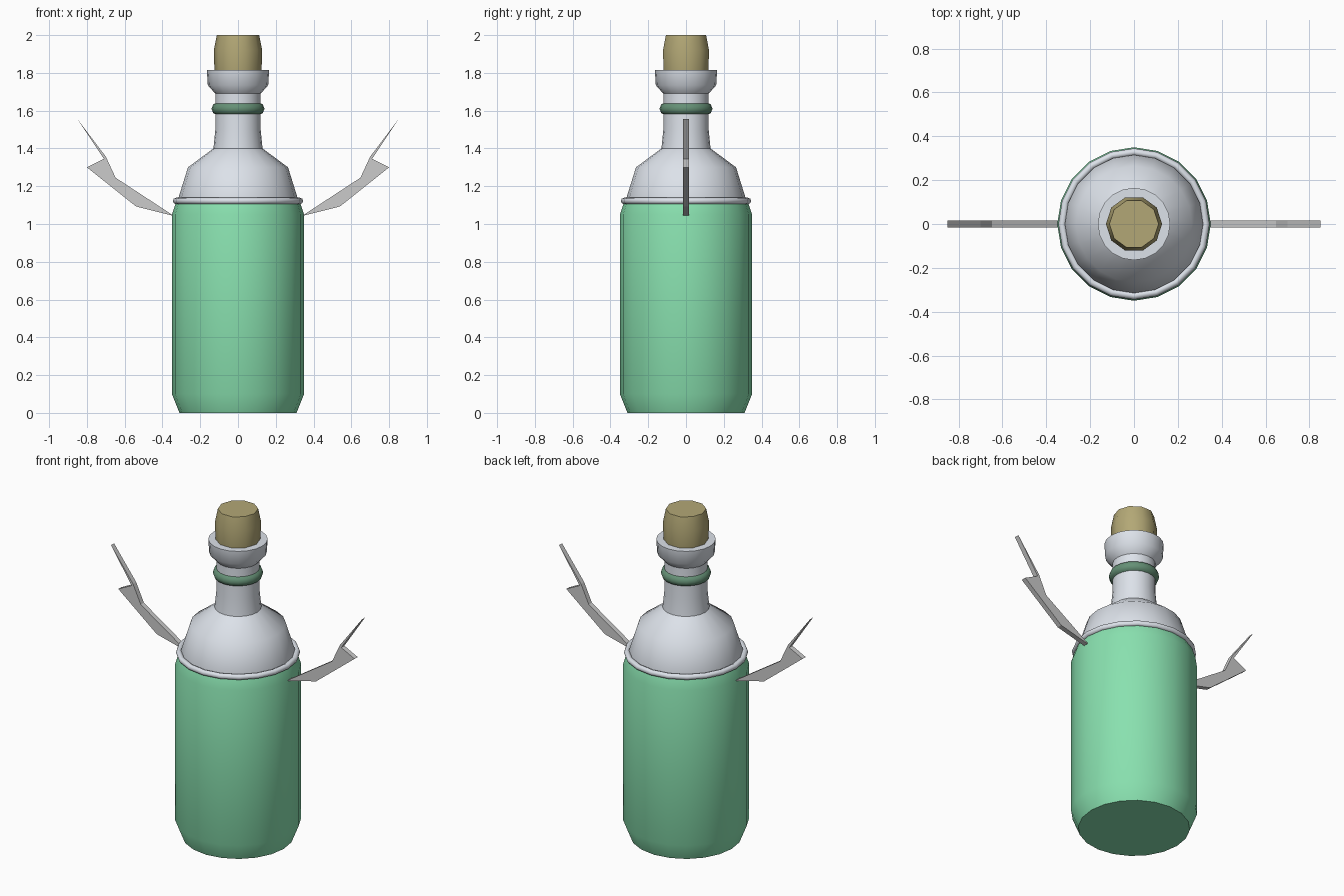
import bpy, bmesh, math

if "Cube" in bpy.data.objects:
    bpy.data.objects.remove(bpy.data.objects["Cube"])


def material(name, color):
    m = bpy.data.materials.new(name)
    m.diffuse_color = (*color, 1)
    m.use_nodes = True
    m.node_tree.nodes["Principled BSDF"].inputs["Base Color"].default_value = m.diffuse_color
    return m


GREEN = material("green", (0.25, 0.75, 0.43))
DARK_GREEN = material("dark_green", (0.13, 0.28, 0.18))
CORK = material("cork", (0.45, 0.39, 0.18))
GLASS = material("glass", (0.72, 0.76, 0.82))


def finish(name, bm, mat=None, smooth=None):
    bmesh.ops.recalc_face_normals(bm, faces=bm.faces[:])
    me = bpy.data.meshes.new(name)
    bm.to_mesh(me)
    bm.free()
    ob = bpy.data.objects.new(name, me)
    bpy.context.collection.objects.link(ob)
    if mat:
        me.materials.append(mat)
    if smooth:
        bpy.ops.object.select_all(action='DESELECT')
        ob.select_set(True)
        bpy.context.view_layer.objects.active = ob
        bpy.ops.object.shade_smooth_by_angle(angle=math.radians(smooth))
    return ob


def lathe(name, profile, sides, mat=None, smooth=30, closed=False):
    """Spin an (r, z) profile about z; cap the ends, or close it as a ring."""
    bm = bmesh.new()
    rings = []
    for r, z in profile:
        rings.append([bm.verts.new((r * math.cos(2 * math.pi * i / sides),
                                    r * math.sin(2 * math.pi * i / sides), z))
                      for i in range(sides)])
    pairs = list(zip(rings, rings[1:]))
    if closed:
        pairs.append((rings[-1], rings[0]))
    else:
        bm.faces.new(rings[0])
        bm.faces.new(rings[-1])
    for a, b in pairs:
        for i in range(sides):
            j = (i + 1) % sides
            bm.faces.new((a[i], a[j], b[j], b[i]))
    return finish(name, bm, mat, smooth)


def ring(name, radius, width, height, z, sides, mat=None):
    """Rounded band around the bottle."""
    section = [(radius + width * math.cos(k * math.pi / 4),
                z + height * math.sin(k * math.pi / 4)) for k in range(8)]
    return lathe(name, section, sides, mat, 50, closed=True)


# Coloured lower body
lathe("bottle_body", [(0.31, 0), (0.35, 0.10), (0.35, 1.05), (0.33, 1.11)], 20, GREEN)

# Clear shoulder, neck and flared lip
lathe("bottle_neck", [(0.315, 1.10), (0.315, 1.14), (0.265, 1.30), (0.13, 1.40),
                      (0.12, 1.50), (0.12, 1.69), (0.16, 1.735), (0.165, 1.815)],
      20, GLASS, 40)

# Bands at the shoulder and neck
ring("shoulder_ring", 0.328, 0.017, 0.017, 1.122, 20, GLASS)
ring("neck_band", 0.112, 0.028, 0.032, 1.61, 20, DARK_GREEN)

# Stopper
lathe("cork", [(0.115, 1.72), (0.125, 1.82), (0.128, 1.92), (0.112, 2.0)], 10, CORK, 40)

# Flat jagged wings, mirrored left and right
OUTLINE = [(0.33, 1.04), (0.54, 1.093), (0.80, 1.30), (0.71, 1.345),
           (0.85, 1.555), (0.70, 1.357), (0.648, 1.245), (0.35, 1.05)]
for side, label in ((1, "right"), (-1, "left")):
    bm = bmesh.new()
    face = bm.faces.new([bm.verts.new((side * x, -0.015, z)) for x, z in OUTLINE])
    out = bmesh.ops.extrude_face_region(bm, geom=[face])
    verts = [g for g in out["geom"] if isinstance(g, bmesh.types.BMVert)]
    bmesh.ops.translate(bm, verts=verts, vec=(0, 0.03, 0))
    finish("wing_" + label, bm)
